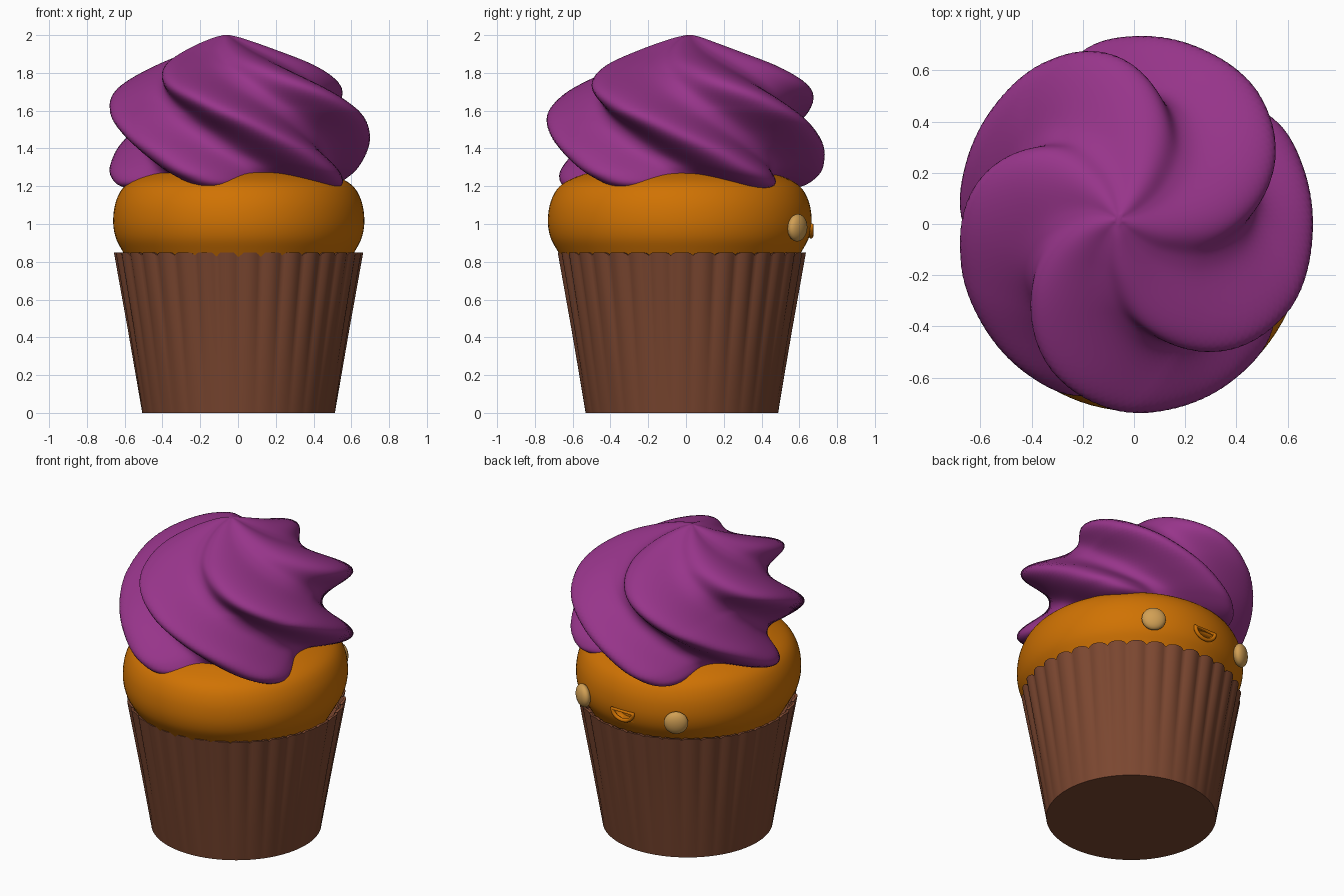
import bpy, math
from mathutils import Vector

if "Cube" in bpy.data.objects:
    bpy.data.objects.remove(bpy.data.objects["Cube"])

def material(name, rgb):
    m = bpy.data.materials.new(name)
    m.diffuse_color = (*rgb, 1)
    m.use_nodes = True
    m.node_tree.nodes["Principled BSDF"].inputs["Base Color"].default_value = m.diffuse_color
    return m

BROWN = material("brown paper", (0.2, 0.063, 0.03))
ORANGE = material("orange sponge", (0.63, 0.17, 0.001))
PURPLE = material("purple icing", (0.31, 0.035, 0.255))
TAN = material("pale tan", (0.64, 0.35, 0.09))

def curve(points, steps):
    """Catmull-Rom samples through (radius, height) points."""
    p = [Vector(q) for q in points]
    p = [2 * p[0] - p[1]] + p + [2 * p[-1] - p[-2]]
    out = []
    for i in range(1, len(p) - 2):
        a, b, c, d = p[i - 1:i + 3]
        for k in range(steps):
            t = k / steps
            out.append(0.5 * (2 * b + (c - a) * t + (2 * a - 5 * b + 4 * c - d) * t * t
                              + (3 * b - a - 3 * c + d) * t ** 3))
    return out + [p[-2]]

def loft(name, profile, n, place, mat, angle):
    """Sweep a profile round z; place(r, z, theta) gives each point."""
    verts = [place(r, z, 2 * math.pi * i / n) for r, z in profile for i in range(n)]
    faces = []
    for j in range(len(profile) - 1):
        for i in range(n):
            k = (i + 1) % n
            faces.append((j * n + i, j * n + k, (j + 1) * n + k, (j + 1) * n + i))
    faces.append(tuple(reversed(range(n))))
    faces.append(tuple(range(len(verts) - n, len(verts))))
    me = bpy.data.meshes.new(name)
    me.from_pydata(verts, [], faces)
    me.materials.append(mat)
    ob = bpy.data.objects.new(name, me)
    bpy.context.collection.objects.link(ob)
    smooth(ob, angle)
    return ob

def smooth(ob, angle):
    bpy.ops.object.select_all(action='DESELECT')
    ob.select_set(True)
    bpy.context.view_layer.objects.active = ob
    bpy.ops.object.shade_smooth_by_angle(angle=math.radians(angle))

# pleated paper cup, flat at the foot and scalloped at the rim
def cup_point(r, z, a):
    t = z / 0.85
    w = abs(math.sin(17 * (a + math.pi / 2)))
    r += 0.02 * t * (w - 0.6)
    if z > 0.8:
        z -= 0.016 * (1 - w) ** 3
    return (0.003 + r * math.cos(a), -0.022 + r * math.sin(a), z)

cup = [(0.51, 0), (0.546, 0.22), (0.582, 0.44), (0.618, 0.65), (0.652, 0.85),
       (0.635, 0.85), (0.60, 0.72)]
loft("paper_cup", cup, 34 * 8, cup_point, BROWN, 75)

# sponge bulging over the cup
sponge_profile = curve([(0.56, 0.76), (0.612, 0.85), (0.652, 0.93), (0.665, 1.02), (0.65, 1.12),
                        (0.605, 1.2), (0.52, 1.25), (0.4, 1.28), (0.1, 1.3)], 5)
sponge = loft("sponge", sponge_profile, 96,
              lambda r, z, a: (0.004 + r * math.cos(a), -0.033 + r * 1.05 * math.sin(a), z),
              ORANGE, 40)

# open smile cut into the back of the sponge
smile = [(0.075 * math.cos(math.pi + math.pi * i / 16),
          0.995 + 0.06 * math.sin(math.pi + math.pi * i / 16)) for i in range(17)]
n = len(smile)
me = bpy.data.meshes.new("smile_cutter")
me.from_pydata([(x, y, z) for y in (0.6, 0.8) for x, z in smile], [],
               [tuple(range(n)), tuple(reversed(range(n, 2 * n)))] +
               [(i, i + n, (i + 1) % n + n, (i + 1) % n) for i in range(n)])
me.materials.append(ORANGE)
cutter = bpy.data.objects.new("smile_cutter", me)
bpy.context.collection.objects.link(cutter)
cutter.hide_render = True
smooth(cutter, 30)
bpy.ops.object.mode_set(mode='EDIT')
bpy.ops.mesh.select_all(action='SELECT')
bpy.ops.mesh.normals_make_consistent(inside=False)
bpy.ops.object.mode_set(mode='OBJECT')
mod = sponge.modifiers.new("smile", 'BOOLEAN')
mod.operation = 'DIFFERENCE'
mod.object = cutter
smooth(sponge, 40)
bpy.ops.object.modifier_apply(modifier="smile")
bpy.data.objects.remove(cutter)

# raised lip round the smile
cu = bpy.data.curves.new("smile_lip", 'CURVE')
cu.dimensions = '3D'
cu.bevel_depth = 0.012
cu.bevel_resolution = 3
sp = cu.splines.new('POLY')
sp.points.add(n - 1)
for pt, (x, z) in zip(sp.points, smile):
    pt.co = (x, 0.667 - 0.5 * x * x - 1.2 * (z - 1.0) ** 2, z, 1)
sp.use_cyclic_u = True
cu.materials.append(ORANGE)
bpy.context.collection.objects.link(bpy.data.objects.new("smile_lip", cu))

# round eyes either side of the smile
for side, label in ((1, "left"), (-1, "right")):
    bpy.ops.mesh.primitive_uv_sphere_add(segments=32, ring_count=16, radius=1,
                                         location=(side * 0.34, 0.59, 0.98))
    eye = bpy.context.object
    eye.name = label + "_eye"
    eye.scale = (0.073, 0.073, 0.04)
    eye.rotation_euler = Vector((side * 0.55, 0.83, -0.05)).to_track_quat('Z', 'Y').to_euler()
    eye.data.materials.append(TAN)
    smooth(eye, 60)

# five-lobed twisted icing swirl, a little narrower across x
def icing_point(r, z, a):
    phase = 5 * (a - math.radians(42 - 170 * (z - 1.21)))
    lobe = 2 * (0.5 + 0.5 * math.cos(phase)) ** 1.25 - 1
    rr = r * (0.855 + 0.145 * lobe)
    low = max(0, min(1, (1.4 - z) / 0.2))
    top = max(0, (z - 1.6) / 0.4)
    return (0.945 * rr * math.cos(a) - 0.06 * top, rr * math.sin(a) + 0.02 * top,
            z - 0.025 * low * lobe)

icing_profile = curve([(0.4, 1.215), (0.63, 1.215), (0.715, 1.27), (0.735, 1.36), (0.74, 1.48),
                       (0.73, 1.6), (0.66, 1.72), (0.49, 1.83), (0.27, 1.92),
                       (0.1, 1.98), (0.02, 2.0)], 8)
loft("icing_swirl", icing_profile, 160, icing_point, PURPLE, 60)
